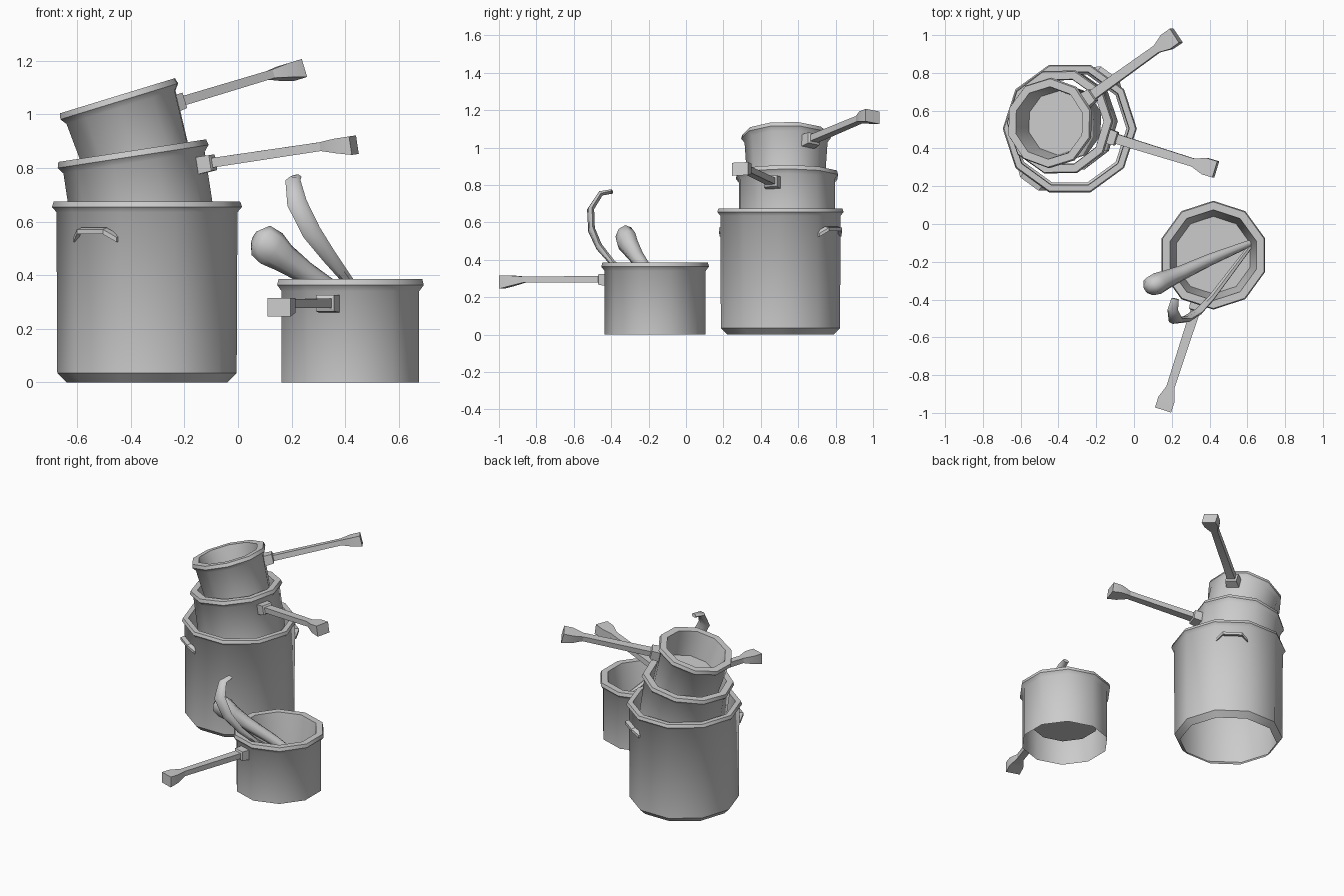
import bpy, bmesh
from math import sin, cos, pi, radians
from mathutils import Matrix, Vector

if "Cube" in bpy.data.objects:
    bpy.data.objects.remove(bpy.data.objects["Cube"])


def loft(name, rings, mat=None, cap_start=True, cap_end=True, angle=40):
    """Skin a list of equal-length rings into one mesh object."""
    bm = bmesh.new()
    vs = [[bm.verts.new(p) for p in r] for r in rings]
    n = len(vs[0])
    for a, b in zip(vs, vs[1:]):
        for i in range(n):
            j = (i + 1) % n
            bm.faces.new((a[i], a[j], b[j], b[i]))
    if cap_start:
        bm.faces.new(vs[0][::-1])
    if cap_end:
        bm.faces.new(vs[-1])
    bmesh.ops.recalc_face_normals(bm, faces=bm.faces)
    if mat:
        bm.transform(mat)
    me = bpy.data.meshes.new(name)
    bm.to_mesh(me)
    bm.free()
    ob = bpy.data.objects.new(name, me)
    bpy.context.collection.objects.link(ob)
    bpy.ops.object.select_all(action='DESELECT')
    ob.select_set(True)
    bpy.context.view_layer.objects.active = ob
    bpy.ops.object.shade_smooth_by_angle(angle=radians(angle))
    return ob


def vessel(name, profile, mat, floor):
    """Ten-sided lathe of (radius, z); flat sides face local +x."""
    rings = [[(r * cos(radians(18 + 36 * i)), r * sin(radians(18 + 36 * i)), z)
              for i in range(10)] for r, z in profile]
    return loft(name, rings, mat, False, floor)


def tube(name, path, side, n=8):
    """Elliptical tube along (x, y, z, half_width, half_thickness) points."""
    pts = [Vector(p[:3]) for p in path]
    rings = []
    for i, p in enumerate(path):
        t = (pts[min(i + 1, len(pts) - 1)] - pts[max(i - 1, 0)]).normalized()
        s = Vector(side)
        s = (s - t * s.dot(t)).normalized()
        u = t.cross(s)
        rings.append([pts[i] + s * p[3] * cos(2 * pi * k / n)
                      + u * p[4] * sin(2 * pi * k / n) for k in range(n)])
    return loft(name, rings, angle=50)


def saucepan(name, rim_centre, tilt, turn, r, r_low, height, floor_r, floor_z):
    """Pan with rolled rim and long handle; heights are below the rim."""
    mat = (Matrix.Translation(rim_centre) @ Matrix.Rotation(radians(-tilt), 4, 'Y')
           @ Matrix.Rotation(radians(turn), 4, 'Z'))
    profile = [(r_low, -height), (r, -.045), (r + .018, -.022), (r + .012, 0),
               (r - .03, 0), (r - .035, -.03), (floor_r, floor_z)]
    vessel(name + "_body", profile, mat, floor_r < r_low - .03)
    # handle sections: distance from wall, half width, top z, bottom z
    wall = r * cos(pi / 10)
    sections = [(-.012, .042, -.06, -.125), (.05, .036, -.06, -.12),
                (.055, .026, -.072, -.108), (.48, .022, -.075, -.108),
                (.545, .045, -.07, -.125), (.605, .045, -.07, -.14)]
    rings = [[(wall + d, -w, b), (wall + d, w, b), (wall + d, w, t), (wall + d, -w, t)]
             for d, w, t, b in sections]
    loft(name + "_handle", rings, mat, angle=20)


# Tall stock pot, open underneath, with chamfered foot
base = Matrix.Translation((-.34, .505, 0))
vessel("stock_pot_body",
       [(.30, 0), (.335, .035), (.338, .635), (.355, .655), (.348, .675),
        (.315, .675), (.312, .45)],
       base @ Matrix.Rotation(radians(18), 4, 'Z'), False)

# Two arched grips on opposite sides of the stock pot
for label, turn in (("front", -126), ("back", 54)):
    mat = base @ Matrix.Rotation(radians(turn), 4, 'Z')
    rings = []
    for y, out, z in ((-.10, .0, .535), (-.06, .033, .565), (.06, .033, .565), (.10, .0, .535)):
        x = .318 + out
        rings.append([(x - .014, y, z - .008), (x + .012, y, z - .012),
                      (x + .012, y, z + .006), (x - .014, y, z + .012)])
    loft("stock_pot_grip_" + label, rings, mat, angle=20)

# Stacked pans and the pan standing in front
saucepan("middle_pan", (-.395, .54, .865), 8.7, -17, .267, .267, .30, .245, -.20)
saucepan("top_pan", (-.45, .535, 1.07), 17, 34.5, .222, .205, .30, .17, -.17)
saucepan("front_pan", (.42, -.165, .385), 0, -108, .270, .270, .385, .205, -.255)

# Thick wooden spoon with rounded head
tube("wooden_spoon",
     [(.065, -.34, .54, .03, .025), (.085, -.33, .53, .065, .05),
      (.125, -.315, .50, .07, .058), (.17, -.295, .465, .055, .05),
      (.25, -.26, .41, .042, .04), (.40, -.19, .31, .034, .032),
      (.62, -.10, .15, .018, .018)], (.6, .1, .8))

# Hooked ladle leaning on the rim
tube("ladle",
     [(.218, -.395, .765, .02, .012), (.205, -.455, .755, .028, .016),
      (.22, -.51, .67, .038, .018), (.275, -.505, .56, .036, .018),
      (.34, -.465, .47, .028, .018), (.41, -.39, .38, .02, .016),
      (.63, -.10, .14, .012, .012)], (1, .2, .2), 6)
